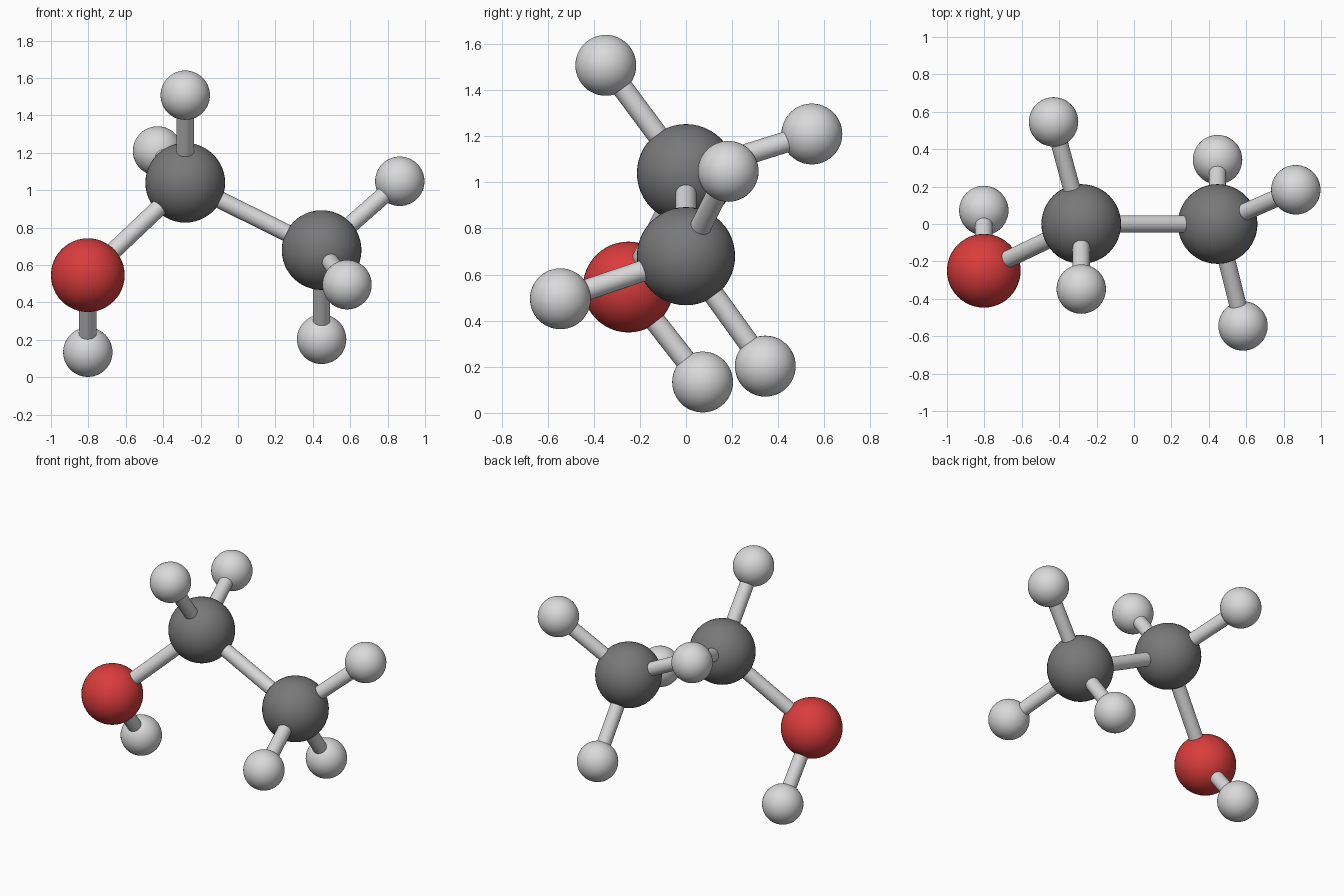
import bpy
from mathutils import Vector

if "Cube" in bpy.data.objects:
    bpy.data.objects.remove(bpy.data.objects["Cube"])


def material(name, rgb):
    m = bpy.data.materials.new(name)
    m.diffuse_color = (*rgb, 1.0)
    m.use_nodes = True
    m.node_tree.nodes["Principled BSDF"].inputs["Base Color"].default_value = m.diffuse_color
    return m


LIGHT = material("light grey", (0.70, 0.70, 0.70))
DARK = material("dark grey", (0.19, 0.19, 0.19))
RED = material("red", (0.70, 0.045, 0.045))

# Ball kinds: radius and colour
KINDS = {
    "carbon": (0.213, DARK),
    "oxygen": (0.197, RED),
    "hydrogen": (0.132, LIGHT),
}

# Ball name: kind and centre
ATOMS = {
    "carbon_left": ("carbon", (-0.282, 0.0, 1.04)),
    "carbon_right": ("carbon", (0.447, 0.0, 0.68)),
    "oxygen": ("oxygen", (-0.803, -0.25, 0.546)),
    "hydrogen_top": ("hydrogen", (-0.282, -0.348, 1.508)),
    "hydrogen_back": ("hydrogen", (-0.43, 0.546, 1.21)),
    "hydrogen_right": ("hydrogen", (0.865, 0.183, 1.048)),
    "hydrogen_front": ("hydrogen", (0.583, -0.545, 0.495)),
    "hydrogen_low": ("hydrogen", (0.447, 0.344, 0.203)),
    "hydrogen_bottom": ("hydrogen", (-0.803, 0.072, 0.134)),
}

BONDS = [
    ("carbon_left", "carbon_right"),
    ("carbon_left", "oxygen"),
    ("carbon_left", "hydrogen_top"),
    ("carbon_left", "hydrogen_back"),
    ("carbon_right", "hydrogen_right"),
    ("carbon_right", "hydrogen_front"),
    ("carbon_right", "hydrogen_low"),
    ("oxygen", "hydrogen_bottom"),
]
BOND_RADIUS = 0.046


def finish(name, mat):
    obj = bpy.context.object
    obj.name = name
    obj.data.materials.append(mat)
    bpy.ops.object.shade_smooth_by_angle()


# Balls
for name, (kind, centre) in ATOMS.items():
    radius, mat = KINDS[kind]
    bpy.ops.mesh.primitive_uv_sphere_add(
        segments=48, ring_count=24, radius=radius, location=centre)
    finish(name, mat)

# Rods joining ball centres
for start, end in BONDS:
    a, b = Vector(ATOMS[start][1]), Vector(ATOMS[end][1])
    bpy.ops.mesh.primitive_cylinder_add(
        vertices=32, radius=BOND_RADIUS, depth=(b - a).length,
        location=(a + b) / 2,
        rotation=(b - a).to_track_quat('Z', 'Y').to_euler())
    finish(f"bond_{start}_to_{end}", LIGHT)
